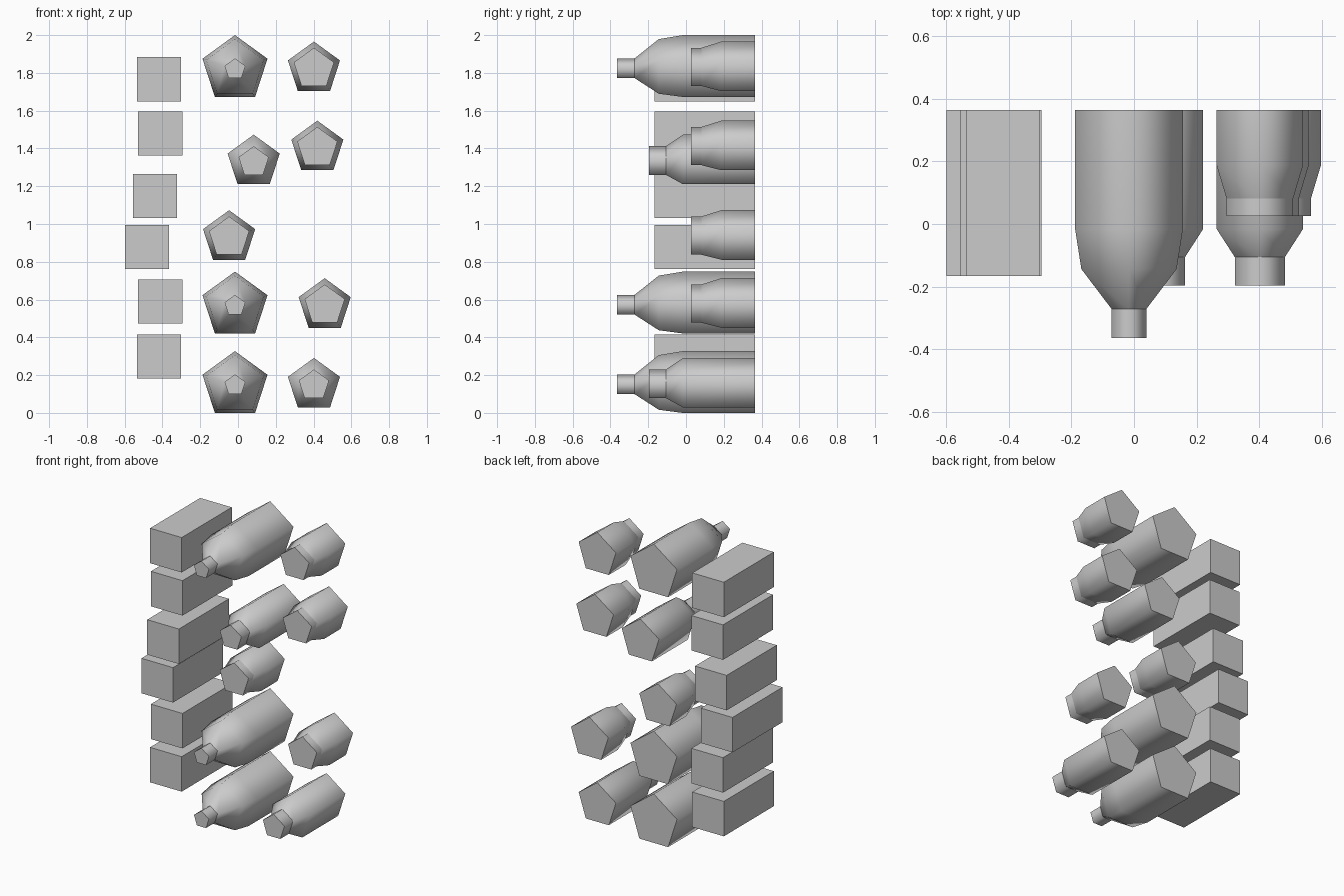
import bpy, bmesh, math

if "Cube" in bpy.data.objects:
    bpy.data.objects.remove(bpy.data.objects["Cube"])

BACK = 0.364  # shared rear plane


def finish(name, bm):
    bmesh.ops.recalc_face_normals(bm, faces=bm.faces[:])
    mesh = bpy.data.meshes.new(name)
    bm.to_mesh(mesh)
    bm.free()
    obj = bpy.data.objects.new(name, mesh)
    bpy.context.collection.objects.link(obj)
    return obj


def bottle(name, profile, x, z):
    """Five-sided vessel lying along y; profile = (y, radius) from mouth to base."""
    bm = bmesh.new()
    rings = []
    for y, r in profile:
        angles = [math.pi / 2 + k * math.tau / 5 for k in range(5)]
        rings.append([bm.verts.new((x + r * math.cos(a), y, z + r * math.sin(a)))
                      for a in angles])
    for a, b in zip(rings, rings[1:]):
        for k in range(5):
            n = (k + 1) % 5
            bm.faces.new((a[k], a[n], b[n], b[k])).smooth = True
    # flat mouth and base
    bm.faces.new(rings[0])
    bm.faces.new(rings[-1])
    # crisp edge where the neck meets the shoulder
    for k in range(5):
        bm.edges.get((rings[1][k], rings[1][(k + 1) % 5])).smooth = False
    finish(name, bm)


def carton(name, x, z, size=0.234, front=-0.166):
    bm = bmesh.new()
    bmesh.ops.create_cube(bm, size=1)
    for v in bm.verts:
        v.co = (x + v.co.x * size,
                (front + BACK) / 2 + v.co.y * (BACK - front),
                z + v.co.z * size)
    finish(name, bm)


# Vessel profiles
LARGE = [(-0.364, 0.058), (-0.272, 0.058), (-0.144, 0.160), (-0.016, 0.181), (BACK, 0.181)]
MEDIUM = [(-0.197, 0.084), (-0.106, 0.084), (-0.016, 0.145), (BACK, 0.145)]
JAR = [(0.026, 0.112), (0.082, 0.112), (0.187, 0.145), (BACK, 0.145)]

# Large bottles
for i, z in enumerate((0.146, 0.567, 1.819)):
    bottle(f"large_bottle_{i + 1}", LARGE, -0.016, z)

# Medium bottles
for i, (x, z) in enumerate(((0.402, 0.146), (0.083, 1.328))):
    bottle(f"medium_bottle_{i + 1}", MEDIUM, x, z)

# Wide-necked jars
for i, (x, z) in enumerate(((0.459, 0.568), (-0.047, 0.928), (0.420, 1.402), (0.402, 1.821))):
    bottle(f"jar_{i + 1}", JAR, x, z)

# Stack of cartons
for i, (x, z) in enumerate(((-0.418, 0.299), (-0.412, 0.590), (-0.482, 0.878),
                            (-0.439, 1.148), (-0.412, 1.479), (-0.418, 1.766))):
    carton(f"carton_{i + 1}", x, z)
